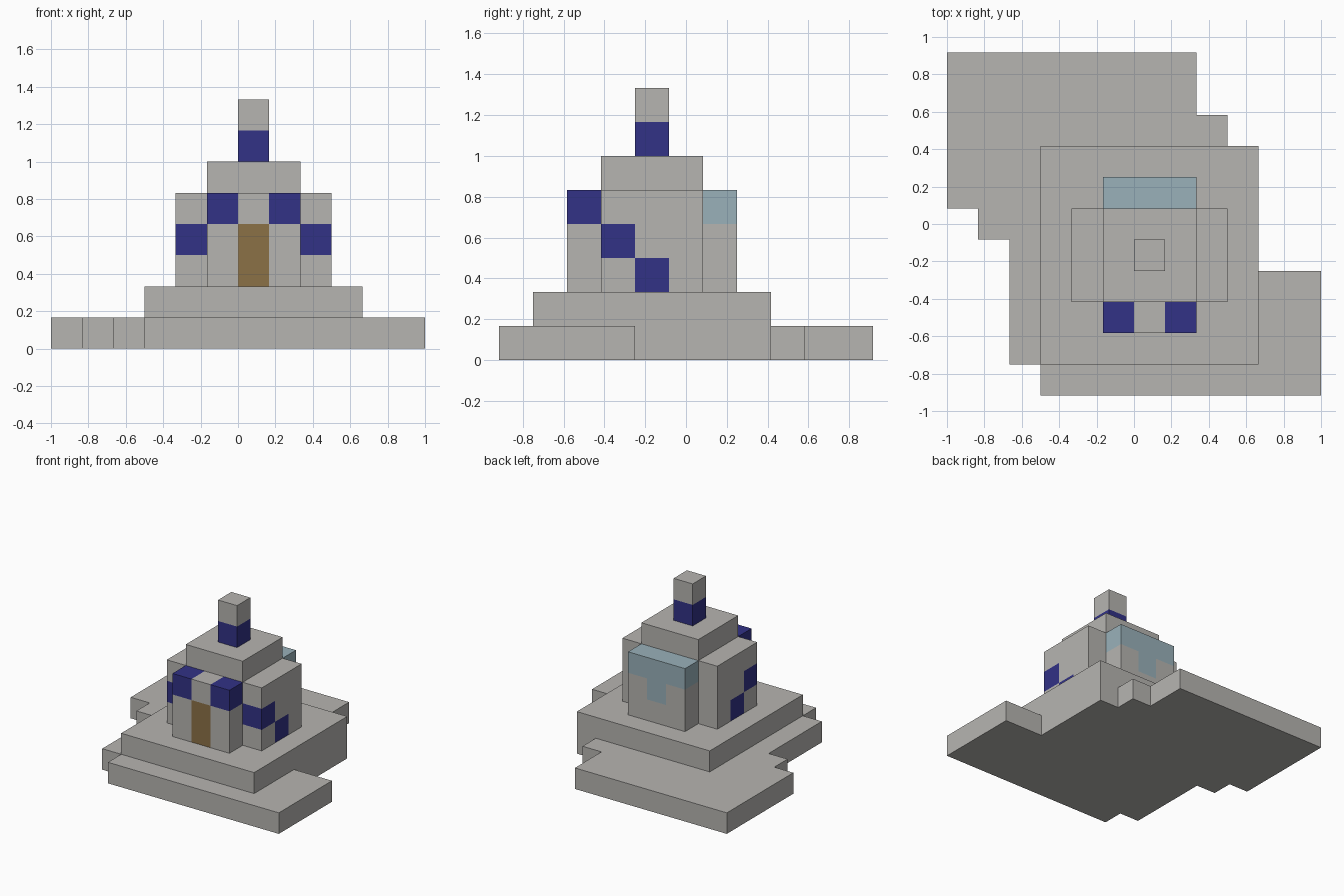
import bpy
import bmesh
from mathutils import Vector

if "Cube" in bpy.data.objects:
    bpy.data.objects.remove(bpy.data.objects["Cube"], do_unlink=True)

UNIT = 1 / 6
ORIGIN = Vector((-1, -5.5 * UNIT, 0))


def material(name, colour):
    mat = bpy.data.materials.new(name)
    mat.use_nodes = True
    mat.diffuse_color = (*colour, 1)
    mat.node_tree.nodes["Principled BSDF"].inputs["Base Color"].default_value = (*colour, 1)
    return mat


STONE, BLUE, WOOD, ICE = range(4)
MATERIALS = [
    material("pale stone", (0.47, 0.46, 0.44)),
    material("deep blue", (0.032, 0.032, 0.24)),
    material("door wood", (0.26, 0.165, 0.062)),
    material("pale ice blue", (0.32, 0.44, 0.49)),
]


def box(x, y, z):
    """Unit cells filling a block, each argument a (start, end) pair."""
    return {(i, j, k) for i in range(*x) for j in range(*y) for k in range(*z)}


# Blocks of each part
ground = (0, 1)
walls = (2, 5)
PARTS = {
    "base_terrace": box((0, 8), (6, 11), ground) | box((1, 10), (5, 8), ground)
    | box((2, 10), (1, 5), ground) | box((3, 12), (0, 4), ground)
    | box((8, 9), (8, 9), ground),
    "upper_terrace": box((3, 10), (1, 8), (1, 2)),
    "building_walls": box((4, 9), (3, 6), walls) | box((5, 8), (2, 7), walls),
    "roof": box((5, 8), (3, 6), (5, 6)),
    "spire": box((6, 7), (4, 5), (6, 8)),
}
SOLID = set().union(*PARTS.values())


def colour_of(cell):
    x, y, z = cell
    side = abs(x - 6)
    # Blue trim stepping down around both sides, and the spire band
    if (side, y, z) in {(1, 2, 4), (2, 3, 3), (2, 4, 2), (0, 4, 6)}:
        return BLUE
    # Door
    if side == 0 and y == 2 and z in (2, 3):
        return WOOD
    # Ice along the rear eave with one drip
    if y == 6 and (z == 4 or (z == 3 and side == 0)) and side < 2:
        return ICE
    return STONE


def build_part(name, cells):
    """Skin the exposed sides of the cells and merge flat areas."""
    bm = bmesh.new()
    for cell in sorted(cells):
        centre = Vector(cell) + Vector((0.5, 0.5, 0.5))
        for axis in range(3):
            for sign in (-1, 1):
                normal = Vector((0, 0, 0))
                normal[axis] = sign
                if tuple(int(c + n) for c, n in zip(cell, normal)) in SOLID:
                    continue
                u = Vector((0, 0, 0))
                u[(axis + 1) % 3] = 0.5
                v = normal.cross(u)
                middle = centre + normal / 2
                corners = [middle - u - v, middle + u - v, middle + u + v, middle - u + v]
                face = bm.faces.new([bm.verts.new(ORIGIN + c * UNIT) for c in corners])
                face.material_index = colour_of(cell)
    bmesh.ops.remove_doubles(bm, verts=bm.verts, dist=0.001)
    bmesh.ops.dissolve_limit(bm, angle_limit=0.01, verts=bm.verts, edges=bm.edges,
                             delimit={'MATERIAL'})
    mesh = bpy.data.meshes.new(name)
    bm.to_mesh(mesh)
    bm.free()
    for mat in MATERIALS:
        mesh.materials.append(mat)
    bpy.context.collection.objects.link(bpy.data.objects.new(name, mesh))


for part_name, part_cells in PARTS.items():
    build_part(part_name, part_cells)
